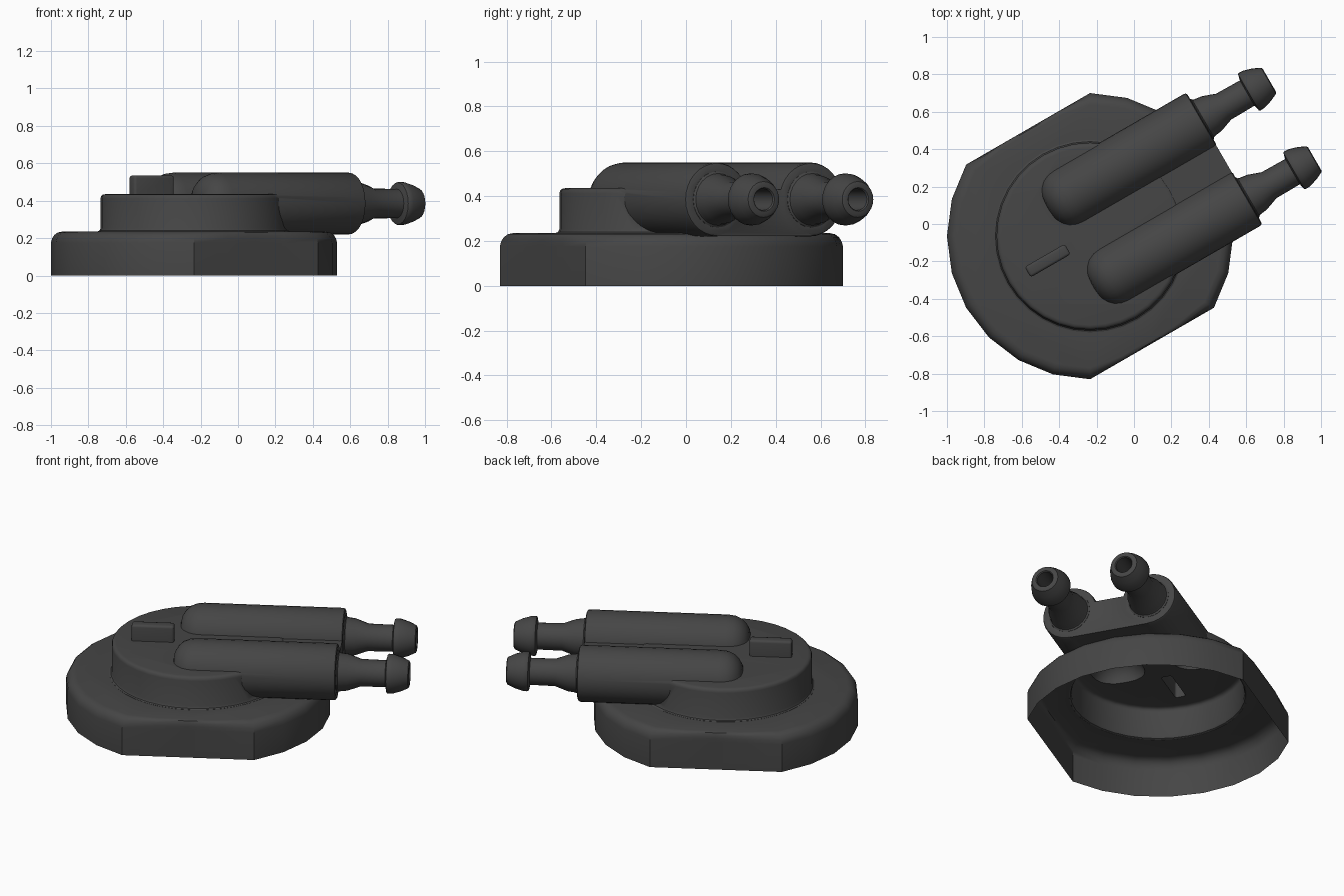
import bpy, bmesh, math
from mathutils import Matrix, Vector

if "Cube" in bpy.data.objects:
    bpy.data.objects.remove(bpy.data.objects["Cube"])

C = Vector((-0.235, -0.065, 0))          # centre of the round base
FRAME = Matrix.Translation(C) @ Matrix.Rotation(math.radians(30), 4, 'Z')
ALONG_X = Matrix.Rotation(math.radians(90), 4, 'Y')   # turns a z axis onto x
V0, ZC = 0.2425, 0.385                   # spacing and height of the tubes


def finish(bm, name, mat):
    bm.transform(mat)
    bmesh.ops.recalc_face_normals(bm, faces=bm.faces)
    me = bpy.data.meshes.new(name)
    bm.to_mesh(me)
    bm.free()
    ob = bpy.data.objects.new(name, me)
    bpy.context.collection.objects.link(ob)
    return ob


def lathe(name, profile, mat, seg=32, flats=None):
    """Closed solid from (height, radius) rings; flats trims two sides."""
    bm = bmesh.new()
    rings = []
    for k, (h, r) in enumerate(profile):
        ring = []
        for i in range(seg):
            a = 2 * math.pi * i / seg
            rr = r
            if flats:
                rr = min(r, flats[k] / max(abs(math.sin(a)), 1e-6))
            ring.append(bm.verts.new((rr * math.cos(a), rr * math.sin(a), h)))
        rings.append(ring)
    for a, b in zip(rings, rings[1:]):
        for i in range(seg):
            j = (i + 1) % seg
            bm.faces.new((a[i], a[j], b[j], b[i]))
    bm.faces.new(rings[0])
    bm.faces.new(rings[-1])
    return finish(bm, name, mat)


def block(name, lo, hi, bevel=0):
    bm = bmesh.new()
    bmesh.ops.create_cube(bm, size=1)
    for v in bm.verts:
        v.co = [lo[i] if v.co[i] < 0 else hi[i] for i in range(3)]
    if bevel:
        bmesh.ops.bevel(bm, geom=bm.edges[:], offset=bevel, segments=3,
                        profile=0.5, affect='EDGES')
    return finish(bm, name, FRAME)


# Base: round with two flats and a rounded upper rim
cap = lathe("cap_shell",
            [(0, .765), (.175, .765), (.198, .759), (.217, .747), (.23, .729), (.235, .705)],
            FRAME, 24, [.6625, .6625, .6625, .661, .655, .64])

# Raised round centre
parts = [lathe("raised_centre",
               [(.12, .515), (.236, .515), (.24, .506), (.252, .5), (.412, .5),
                (.425, .496), (.432, .488), (.435, .475)], FRAME, 36)]

# Two tubes with rounded back ends, each with a barbed hose nozzle
tube = [(-.12, .05), (-.114, .085), (-.095, .118), (-.066, .145), (-.03, .16),
        (.01, .165), (.815, .165), (.825, .161), (.83, .15)]
nozzle = [(.79, .125), (.832, .125), (.838, .116), (.85, .112), (.89, .107), (.965, .08),
          (1.11, .078), (1.118, .112), (1.125, .116), (1.15, .115), (1.2, .1),
          (1.242, .08), (1.247, .07), (1.247, .053), (1.24, .048), (1.0, .048)]
for s in (-1, 1):
    m = FRAME @ Matrix.Translation((0, s * V0, ZC)) @ ALONG_X
    parts.append(lathe("tube", tube, m, 32))
    parts.append(lathe("nozzle", nozzle, m, 24))

# Web joining the tubes, and the small key on top
parts.append(block("web", (.1, -V0, .2215), (.827, V0, .43)))
parts.append(block("key", (-.385, -.032, .36), (-.138, .032, .535), .014))

# Fuse everything into one skin
bpy.context.view_layer.objects.active = cap
for p in parts:
    mod = cap.modifiers.new("join", 'BOOLEAN')
    mod.operation = 'UNION'
    mod.solver = 'EXACT'
    mod.object = p
    bpy.ops.object.modifier_apply(modifier=mod.name)
    bpy.data.objects.remove(p, do_unlink=True)

# Open the underside so the shell is hollow
bm = bmesh.new()
bm.from_mesh(cap.data)
low = [f for f in bm.faces if all(v.co.z < .001 for v in f.verts)]
bmesh.ops.delete(bm, geom=low, context='FACES')
bm.to_mesh(cap.data)
bm.free()

dark = bpy.data.materials.new("dark_plastic")
dark.diffuse_color = (.06, .06, .06, 1)
dark.use_nodes = True
dark.node_tree.nodes["Principled BSDF"].inputs["Base Color"].default_value = dark.diffuse_color
cap.data.materials.clear()
cap.data.materials.append(dark)
cap.select_set(True)
bpy.ops.object.shade_smooth_by_angle(angle=math.radians(35))
